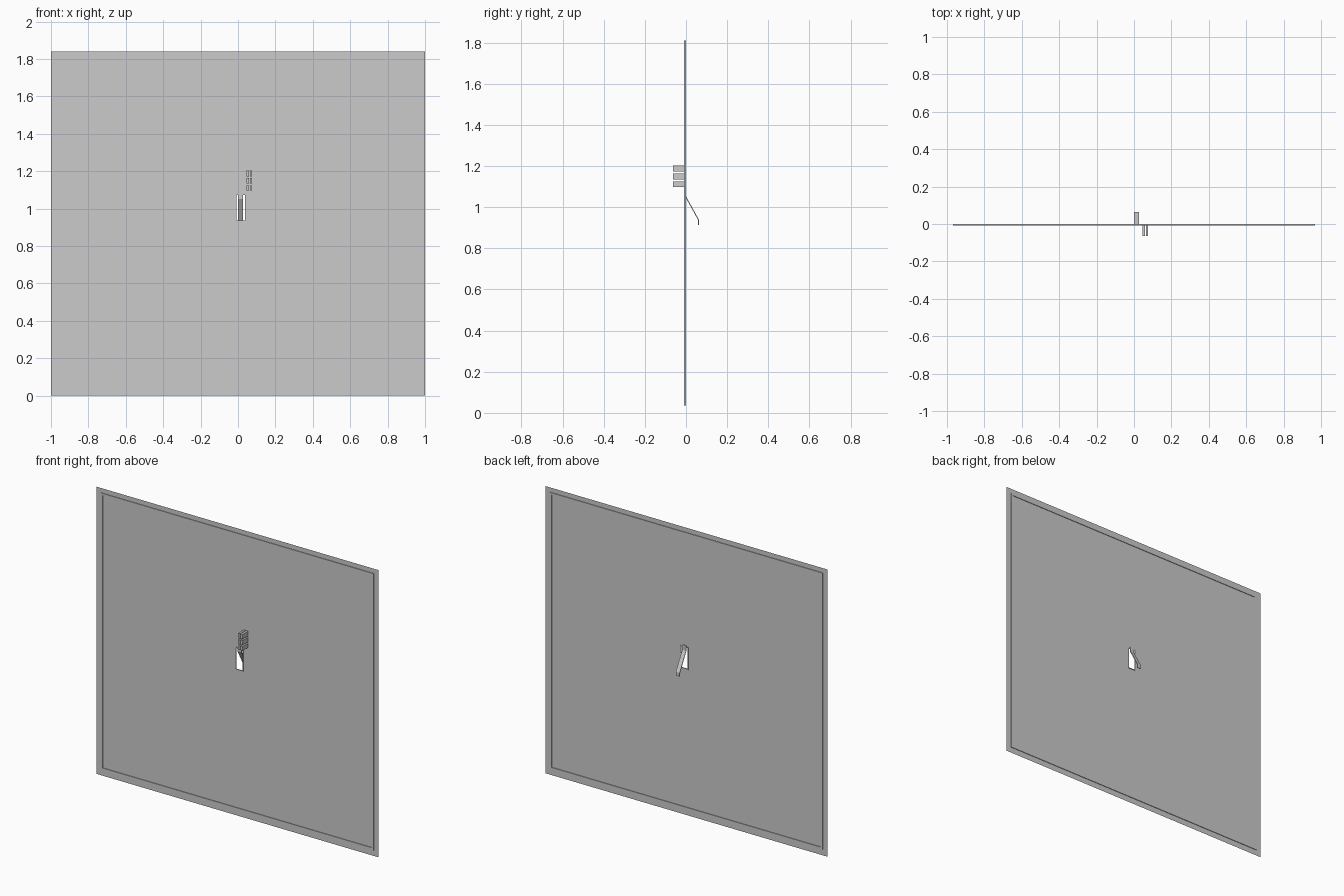
import bpy, bmesh

if "Cube" in bpy.data.objects:
    bpy.data.objects.remove(bpy.data.objects["Cube"])

Y = -0.005  # plane of the thin sheet


def finish(name, bm):
    bmesh.ops.recalc_face_normals(bm, faces=bm.faces)
    me = bpy.data.meshes.new(name)
    bm.to_mesh(me)
    bm.free()
    ob = bpy.data.objects.new(name, me)
    bpy.context.collection.objects.link(ob)
    return ob


def ring(name, x0, x1, z0, z1, w, y0, y1):
    """Rectangular frame of width w with depth from y0 to y1."""
    bm = bmesh.new()
    loops = []
    for y, d in ((y0, 0), (y0, w), (y1, w), (y1, 0)):
        loops.append([bm.verts.new((x, y, z)) for x, z in
                      ((x0 + d, z0 + d), (x1 - d, z0 + d), (x1 - d, z1 - d), (x0 + d, z1 - d))])
    for k in range(4):
        a, b = loops[k], loops[(k + 1) % 4]
        for i in range(4):
            j = (i + 1) % 4
            bm.faces.new((a[i], a[j], b[j], b[i]))
    return finish(name, bm)


def box(name, x0, x1, y0, y1, z0, z1):
    bm = bmesh.new()
    bmesh.ops.create_cube(bm, size=1)
    for v in bm.verts:
        v.co = ((x0 + x1) / 2 + v.co.x * (x1 - x0),
                (y0 + y1) / 2 + v.co.y * (y1 - y0),
                (z0 + z1) / 2 + v.co.z * (z1 - z0))
    return finish(name, bm)


# Flat sheet with a rectangular slot
xs, zs = (-1, -0.012, 0.04, 1), (0, 0.936, 1.075, 1.84)
bm = bmesh.new()
g = [[bm.verts.new((x, Y, z)) for z in zs] for x in xs]
for i in range(3):
    for j in range(3):
        if (i, j) != (1, 1):
            bm.faces.new((g[i][j], g[i + 1][j], g[i + 1][j + 1], g[i][j + 1]))
finish("panel_sheet", bm)

# Raised border strip and slot rim
ring("border_strip", -0.967, 0.967, 0.037, 1.81, 0.014, Y - 0.004, Y + 0.004)
ring("slot_rim", -0.013, 0.041, 0.934, 1.077, 0.004, Y - 0.003, Y + 0.003)

# Flap hinged at the slot, leaning out behind with a bent lip
path = [(Y, 1.085), (Y, 1.053), (0.059, 0.937), (0.059, 0.913)]
t = 0.005
profile = path + [(y + t, z) for y, z in reversed(path)]
bm = bmesh.new()
a = [bm.verts.new((0.0, y, z)) for y, z in profile]
b = [bm.verts.new((0.027, y, z)) for y, z in profile]
n = len(profile)
for i in range(n):
    j = (i + 1) % n
    bm.faces.new((a[i], a[j], b[j], b[i]))
for k in range(3):
    for s in (a, b):
        bm.faces.new((s[k], s[k + 1], s[n - 2 - k], s[n - 1 - k]))
finish("flap", bm)

# Stacked prongs on the front, two columns of three
for r, (z0, z1) in enumerate(((1.098, 1.125), (1.134, 1.163), (1.172, 1.203))):
    for c, (x0, x1) in enumerate(((0.046, 0.059), (0.063, 0.076))):
        box(f"prong_{r}_{c}", x0, x1, -0.064, Y, z0, z1)
